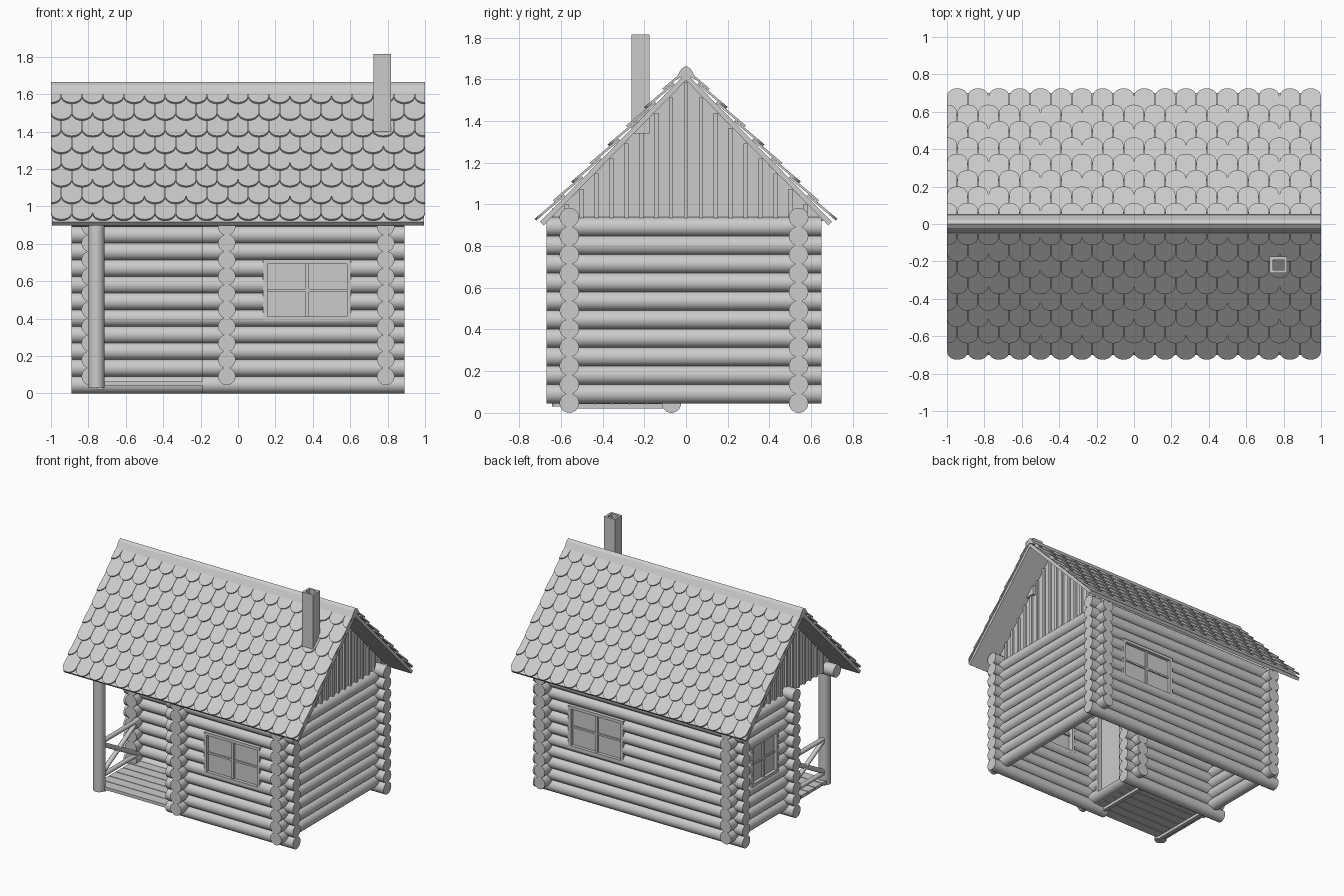
import bpy, bmesh, math
from mathutils import Vector, Matrix

if "Cube" in bpy.data.objects:
    bpy.data.objects.remove(bpy.data.objects["Cube"])

R, STEP = 0.047, 0.089          # log radius and spacing


def finish(name, bm, smooth=False):
    bmesh.ops.recalc_face_normals(bm, faces=bm.faces)
    me = bpy.data.meshes.new(name)
    bm.to_mesh(me)
    bm.free()
    ob = bpy.data.objects.new(name, me)
    bpy.context.collection.objects.link(ob)
    if smooth:
        bpy.ops.object.select_all(action='DESELECT')
        bpy.context.view_layer.objects.active = ob
        ob.select_set(True)
        bpy.ops.object.shade_smooth_by_angle(angle=math.radians(40))
    return ob


def add_box(bm, x0, x1, y0, y1, z0, z1):
    m = Matrix.Translation(((x0 + x1) / 2, (y0 + y1) / 2, (z0 + z1) / 2)) @ \
        Matrix.Diagonal((x1 - x0, y1 - y0, z1 - z0, 1))
    bmesh.ops.create_cube(bm, size=1, matrix=m)


def add_rod(bm, a, b, r, seg=20):
    a, b = Vector(a), Vector(b)
    d = b - a
    m = Matrix.Translation((a + b) / 2) @ d.to_track_quat('Z', 'Y').to_matrix().to_4x4()
    bmesh.ops.create_cone(bm, cap_ends=True, segments=seg, radius1=r, radius2=r,
                          depth=d.length, matrix=m)


def add_prism(bm, ring, offset):
    """Solid between a ring of points and the same ring moved by offset."""
    lo = [bm.verts.new(p) for p in ring]
    hi = [bm.verts.new(Vector(p) + Vector(offset)) for p in ring]
    bm.faces.new(lo)
    bm.faces.new(hi[::-1])
    n = len(ring)
    for i in range(n):
        bm.faces.new((lo[i], lo[(i + 1) % n], hi[(i + 1) % n], hi[i]))


def cutter_box(name, *dims):
    bm = bmesh.new()
    add_box(bm, *dims)
    ob = finish(name, bm)
    ob.hide_render = True
    ob.hide_viewport = True
    return ob


def log_wall(name, axis, pos, lo, hi, cut=None, cz=(0, 0)):
    """Stack of logs; x logs start at the ground, y logs sit half a log higher."""
    count, z0 = (11, R) if axis == 'x' else (10, R + STEP / 2)
    for i in range(count):
        z = z0 + STEP * i
        a, b = lo, hi
        if name == "front_wall" and i == count - 1:
            a = -0.89                       # top log carries on over the porch
        bm = bmesh.new()
        if axis == 'x':
            add_rod(bm, (a, pos, z), (b, pos, z), R)
        else:
            add_rod(bm, (pos, a, z), (pos, b, z), R)
        ob = finish(f"{name}_log_{i}", bm, True)
        if cut and z + R > cz[0] and z - R < cz[1]:
            mod = ob.modifiers.new("opening", 'BOOLEAN')
            mod.operation, mod.solver, mod.object = 'DIFFERENCE', 'EXACT', cut


def window(name, axis, pos, side, u0, u1, z0=0.39, z1=0.715):
    """Four-pane window; side is the outward direction along the wall normal."""
    bm = bmesh.new()

    def part(a0, a1, c0, c1, d0, d1):       # d measured outward from wall centre
        n0, n1 = sorted((pos + side * d0, pos + side * d1))
        if axis == 'x':
            add_box(bm, a0, a1, n0, n1, c0, c1)
        else:
            add_box(bm, n0, n1, a0, a1, c0, c1)
    f, um, zm = 0.022, (u0 + u1) / 2, (z0 + z1) / 2
    for a in ((u0, u0 + f), (u1 - f, u1)):
        part(*a, z0, z1, -0.045, 0.045)
    for c in ((z0, z0 + f), (z1 - f, z1)):
        part(u0 + f, u1 - f, *c, -0.045, 0.045)
    part(um - 0.009, um + 0.009, z0 + f, z1 - f, -0.02, 0.033)
    part(u0 + f, u1 - f, zm - 0.007, zm + 0.007, -0.02, 0.03)
    part(u0 + f, u1 - f, z0 + f, z1 - f, -0.008, 0.02)
    finish(name, bm)


# Openings
cut_f = cutter_box("front_window_cutter", 0.135, 0.605, -0.7, -0.4, 0.39, 0.715)
cut_b = cutter_box("back_window_cutter", 0.125, 0.59, 0.4, 0.7, 0.39, 0.715)
cut_l = cutter_box("left_window_cutter", -0.95, -0.65, 0.07, 0.39, 0.39, 0.715)
cut_d = cutter_box("door_cutter", -0.2, 0.1, -0.45, -0.16, 0.09, 0.74)

# Log walls around an L-shaped plan
log_wall("front_wall", 'x', -0.56, -0.19, 0.89, cut_f, (0.39, 0.715))
log_wall("back_wall", 'x', 0.54, -0.89, 0.89, cut_b, (0.39, 0.715))
log_wall("porch_back_wall", 'x', -0.07, -0.89, 0.04)
log_wall("right_wall", 'y', 0.79, -0.67, 0.65)
log_wall("left_wall", 'y', -0.79, -0.17, 0.65, cut_l, (0.39, 0.715))
log_wall("porch_side_wall", 'y', -0.06, -0.67, 0.03, cut_d, (0.09, 0.74))

# Windows and door
window("front_window", 'x', -0.56, -1, 0.135, 0.605)
window("back_window", 'x', 0.54, 1, 0.125, 0.59)
window("left_window", 'y', -0.79, -1, 0.07, 0.39)
bm = bmesh.new()
add_box(bm, -0.075, -0.045, -0.45, -0.16, 0.09, 0.74)
for y in (-0.45, -0.185):
    add_box(bm, -0.107, -0.013, y, y + 0.025, 0.09, 0.74)
add_box(bm, -0.107, -0.013, -0.425, -0.185, 0.715, 0.74)
finish("door", bm)

# Porch floor planks, post and cross-braced railing
bm = bmesh.new()
for i in range(6):
    y = -0.60 + i * 0.083
    add_box(bm, -0.79, -0.08, y, y + 0.078, 0.042, 0.065)
for x in (-0.75, -0.17):
    add_box(bm, x, x + 0.03, -0.59, -0.11, 0.02, 0.042)
finish("porch_floor", bm)
bm = bmesh.new()
add_rod(bm, (-0.757, -0.60, 0.03), (-0.757, -0.60, 0.98), 0.043, 24)
finish("porch_post", bm, True)
bm = bmesh.new()
ya, yb, x = -0.59, -0.12, -0.765
for p, q in (((x, ya, 0.38), (x, yb, 0.38)), ((x, ya, 0.12), (x, yb, 0.12)),
             ((x, ya, 0.12), (x, yb, 0.38)), ((x, ya, 0.38), (x, yb, 0.12))):
    add_rod(bm, p, q, 0.017, 12)
finish("porch_railing", bm, True)

# Gables: board panel with upright battens
SL, APEX = 1.02, 1.63
under = APEX - 0.035
for side, name in ((1, "right_gable"), (-1, "left_gable")):
    bm = bmesh.new()
    half = (under - 0.92) / SL
    add_prism(bm, [(side * 0.775, -half, 0.92), (side * 0.775, half, 0.92),
                   (side * 0.775, 0, under)], (side * 0.02, 0, 0))
    for i in range(-8, 9):
        y = i * 0.0715 + 0.0
        top = under - SL * (abs(y) + 0.01)
        add_box(bm, *sorted((side * 0.79, side * 0.81)), y - 0.01, y + 0.01, 0.92, top)
    finish(name, bm)

# Roof slabs and ridge cap
bm = bmesh.new()
ey = 0.70
ez = APEX - SL * ey
add_prism(bm, [(-0.995, 0, APEX), (-0.995, ey, ez), (-0.995, ey - 0.017, ez - 0.017),
               (-0.995, 0, under), (-0.995, -ey + 0.017, ez - 0.017), (-0.995, -ey, ez)],
          (1.99, 0, 0))
finish("roof_boards", bm)
bm = bmesh.new()
add_prism(bm, [(-1, y, z) for y, z in ((-0.055, 1.595), (-0.022, 1.65), (0, 1.665),
                                       (0.022, 1.65), (0.055, 1.595), (0, 1.62))], (2, 0, 0))
finish("ridge_cap", bm)

# Rounded shingles in eight staggered rows on each slope
ang = math.atan(SL)
W = 2 / 18
for side, name in ((-1, "front_shingles"), (1, "back_shingles")):
    down = Vector((0, side * math.cos(ang), -math.sin(ang)))
    up = Vector((0, side * math.sin(ang), math.cos(ang)))
    bm = bmesh.new()
    for k in range(8):
        tip = 0.705 / math.cos(ang) - 0.125 * k
        top = max(tip - 0.18, 0.05)
        r = W / 2 - 0.001
        for i in range(18 + k % 2):
            cx = -1 + W * (i + (0 if k % 2 else 0.5))
            arc = [(cx + r * math.cos(math.pi * j / 12),
                    tip - r + r * math.sin(math.pi * j / 12)) for j in range(13)]
            if cx < -0.999:
                arc = arc[:7]
                pts = arc + [(cx, top), (cx + r, top)]
            elif cx > 0.999:
                arc = arc[6:]
                pts = arc + [(cx - r, top), (cx, top)]
            else:
                pts = arc + [(cx - r, top), (cx + r, top)]
            ring = [Vector((px, 0, APEX)) + down * t +
                    up * (0.001 + 0.017 * (t - tip + 0.18) / 0.18) for px, t in pts]
            add_prism(bm, ring, up * 0.011)
    finish(name, bm)

# Hollow square chimney
bm = bmesh.new()
x0, x1, y0, y1, t = 0.725, 0.818, -0.262, -0.175, 0.017
for d in ((x0, x0 + t, y0, y1), (x1 - t, x1, y0, y1),
          (x0 + t, x1 - t, y0, y0 + t), (x0 + t, x1 - t, y1 - t, y1)):
    add_box(bm, *d, 1.34, 1.815)
finish("chimney", bm)
